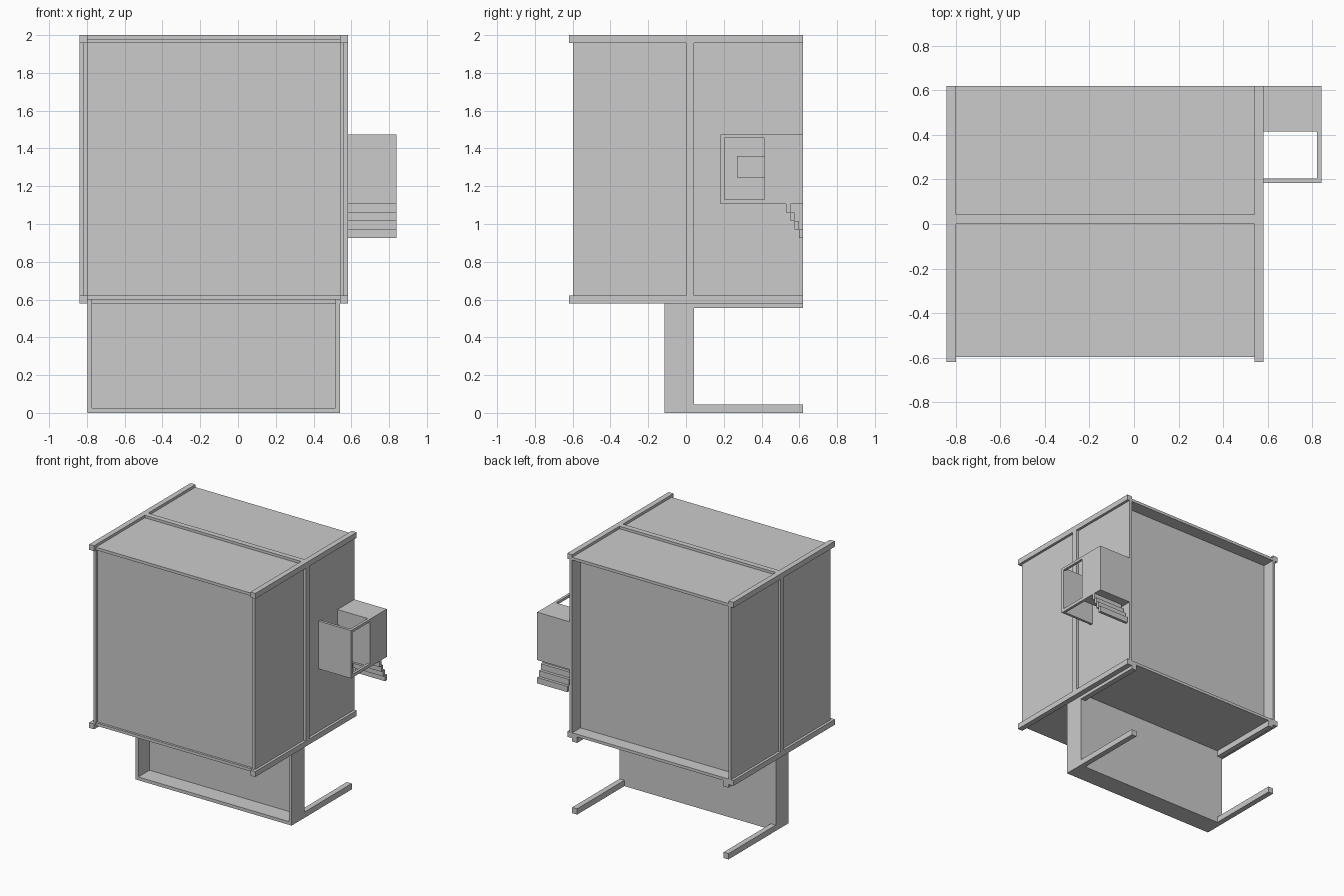
import bpy, bmesh
from mathutils import Vector

if "Cube" in bpy.data.objects:
    bpy.data.objects.remove(bpy.data.objects["Cube"])


def boxes(name, items):
    """One object made of boxes given as (x0, x1, y0, y1, z0, z1)."""
    bm = bmesh.new()
    for x0, x1, y0, y1, z0, z1 in items:
        verts = bmesh.ops.create_cube(bm, size=1)["verts"]
        bmesh.ops.scale(bm, vec=(x1 - x0, y1 - y0, z1 - z0), verts=verts)
        bmesh.ops.translate(bm, vec=Vector((x0 + x1, y0 + y1, z0 + z1)) / 2, verts=verts)
    me = bpy.data.meshes.new(name)
    bm.to_mesh(me)
    bm.free()
    ob = bpy.data.objects.new(name, me)
    bpy.context.collection.objects.link(ob)
    return ob


L, R = -0.84, 0.582            # outer sides of the frame
F, B = -0.62, 0.62             # front and back
T = 0.042                      # frame bar thickness
LO, HI = 0.58, 2.0             # bottom and top of the frame
IL, IR = L + T, R - T          # inner sides

# Four long edge rails
for side, x in (("left", L), ("right", IR)):
    for level, z in (("lower", LO), ("upper", HI - T)):
        boxes(f"{side}_{level}_rail", [(x, x + T, F, B, z, z + T)])

# Middle ring: two posts and two cross beams
boxes("middle_ring", [
    (L, IL, 0, T, LO + T, HI - T), (IR, R, 0, T, LO + T, HI - T),
    (IL, IR, 0, T, LO, LO + T), (IL, IR, 0, T, HI - T, HI)])

# Thin shell panels, set back from the frame
P = 0.02
SF = -0.597
boxes("left_panel", [(L + P, IL, SF, B, LO + P, HI - P)])
boxes("right_panel", [(IR, R - P, SF, B, LO + P, HI - P)])
boxes("roof_panel", [(IL, IR, SF, B, HI - T, HI - P)])
boxes("floor_panel", [(IL, IR, SF, B, LO + P, LO + T)])
boxes("front_panel", [(IL, IR, -0.58, -0.56, LO + T, HI - T)])
boxes("back_panel", [(IL, IR, 0.50, 0.52, LO + T, HI - T)])

# Lower recess: open to the front, closed at the back
W = 0.025
boxes("lower_recess", [
    (IL, IL + W, -0.115, T, 0, LO + P), (IR - W, IR, -0.115, T, 0, LO + P),
    (IL + W, IR - W, -0.115, T, 0, W), (IL + W, IR - W, T - 0.02, T, W, LO + P)])

# Bars running backward at ground level and under the body
for side, x in (("left", IL), ("right", IR - T)):
    boxes(f"{side}_ground_bar", [(x, x + T, T, B, 0, 0.045)])
    boxes(f"{side}_under_bar", [(x, x + T, T, B, 0.555, LO + P)])

# Side cabin: solid rear block and an open frame in front of it
X0, X1, Z0, Z1 = R - P, 0.84, 1.105, 1.475
Y0, YM = 0.183, 0.415
boxes("cabin_block", [(X0, X1, YM, B, Z0, Z1)])
boxes("cabin_frame", [
    (X0, X1, Y0, Y0 + P, Z0, Z1),
    (X1 - P, X1, Y0 + P, YM, Z0, Z0 + W),
    (X1 - P, X1, Y0 + P, YM, Z1 - P, Z1)])

# Small wall plate and ledge seen through the cabin window
boxes("cabin_wall_plate", [
    (X0, R - 0.005, 0.27, YM, 1.265, 1.36),
    (X0, R, 0.27, YM, 1.245, 1.265)])

# Steps going down below the cabin
for i in range(4):
    y, z = 0.53 + 0.0225 * i, Z0 - 0.045 * i
    boxes(f"cabin_step_{i + 1}", [(R, X1, y, y + 0.0225, z - 0.045, z)])
